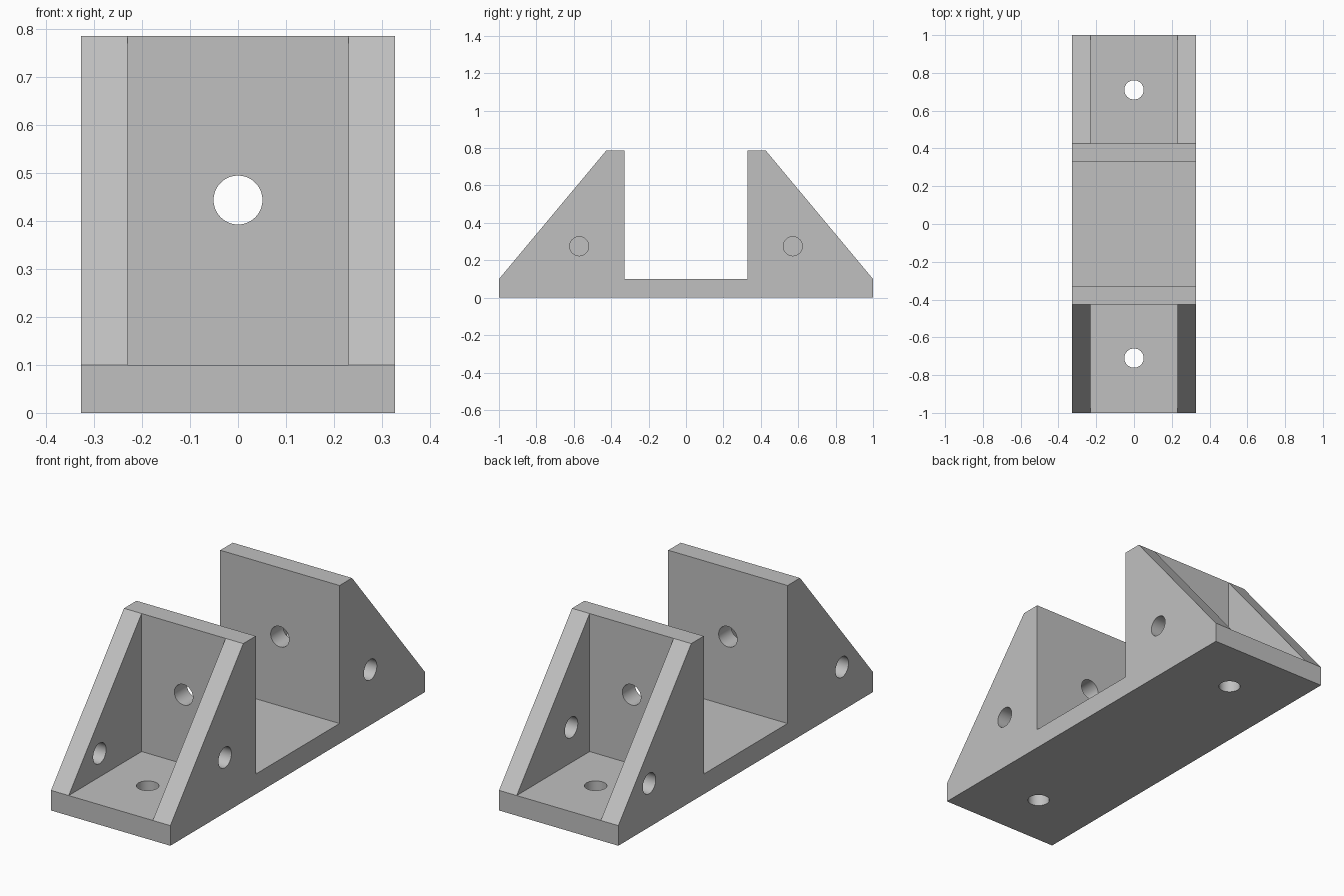
import bpy, bmesh, math

cube = bpy.data.objects.get("Cube")
if cube:
    bpy.data.objects.remove(cube, do_unlink=True)

HALF_W, INNER_W = 0.328, 0.231      # outer and inner half widths
BASE, TOP = 0.1, 0.786              # plate thickness and overall height
WALL_IN, WALL_OUT = 0.329, 0.427    # faces of the upright walls
HOLE_R = 0.051

# Single grey material
grey = bpy.data.materials.new("plain_grey")
grey.use_nodes = True
colour = (0.53, 0.53, 0.53, 1)
grey.diffuse_color = colour
grey.node_tree.nodes["Principled BSDF"].inputs["Base Color"].default_value = colour


def add_mesh(name, bm):
    bmesh.ops.recalc_face_normals(bm, faces=bm.faces)
    mesh = bpy.data.meshes.new(name)
    bm.to_mesh(mesh)
    bm.free()
    mesh.materials.append(grey)
    obj = bpy.data.objects.new(name, mesh)
    bpy.context.collection.objects.link(obj)
    return obj


def cut(target, cutter):
    """Subtract the cutter from the target and discard it."""
    cutter.hide_render = True
    mod = target.modifiers.new("cut", 'BOOLEAN')
    mod.operation, mod.solver, mod.object = 'DIFFERENCE', 'EXACT', cutter
    bpy.context.view_layer.objects.active = target
    bpy.ops.object.modifier_apply(modifier=mod.name)
    bpy.data.objects.remove(cutter, do_unlink=True)


def box_cutter(x, y0, y1, z0, z1):
    bm = bmesh.new()
    bmesh.ops.create_cube(bm, size=1)
    for v in bm.verts:
        v.co = (v.co.x * 2 * x, y1 if v.co.y > 0 else y0, z1 if v.co.z > 0 else z0)
    return add_mesh("pocket_cutter", bm)


def hole_cutter(location, depth, rotation=(0, 0, 0)):
    bpy.ops.mesh.primitive_cylinder_add(vertices=48, radius=HOLE_R, depth=depth,
                                        location=location, rotation=rotation)
    return bpy.context.object


# Bracket body: side profile, mirrored front to back, extruded across the width
half = [(1, 0), (1, BASE), (WALL_OUT, TOP), (WALL_IN, TOP), (WALL_IN, BASE)]
profile = half + [(-y, z) for y, z in reversed(half)]
bm = bmesh.new()
face = bm.faces.new([bm.verts.new((-HALF_W, y, z)) for y, z in profile])
ext = bmesh.ops.extrude_face_region(bm, geom=[face])
bmesh.ops.translate(bm, vec=(2 * HALF_W, 0, 0),
                    verts=[e for e in ext["geom"] if isinstance(e, bmesh.types.BMVert)])
bracket = add_mesh("double_bracket", bm)

for s in (-1, 1):
    # Pocket between the two gussets
    y0, y1 = sorted((s * WALL_OUT, s * 1.2))
    cut(bracket, box_cutter(INNER_W, y0, y1, BASE, 1))
    # Base hole
    cut(bracket, hole_cutter((0, s * 0.71, BASE / 2), 0.3))
    # Upright wall hole
    cut(bracket, hole_cutter((0, s * 0.38, 0.444), 0.3, (math.pi / 2, 0, 0)))
    # Staggered gusset holes
    for x, y, z in ((0.28, 0.571, 0.275), (-0.28, 0.757, 0.217)):
        cut(bracket, hole_cutter((x, s * y, z), 0.2, (0, math.pi / 2, 0)))

# Smooth hole walls, crisp plate edges
bpy.ops.object.select_all(action='DESELECT')
bracket.select_set(True)
bpy.context.view_layer.objects.active = bracket
bpy.ops.object.shade_smooth_by_angle(angle=math.radians(30))
